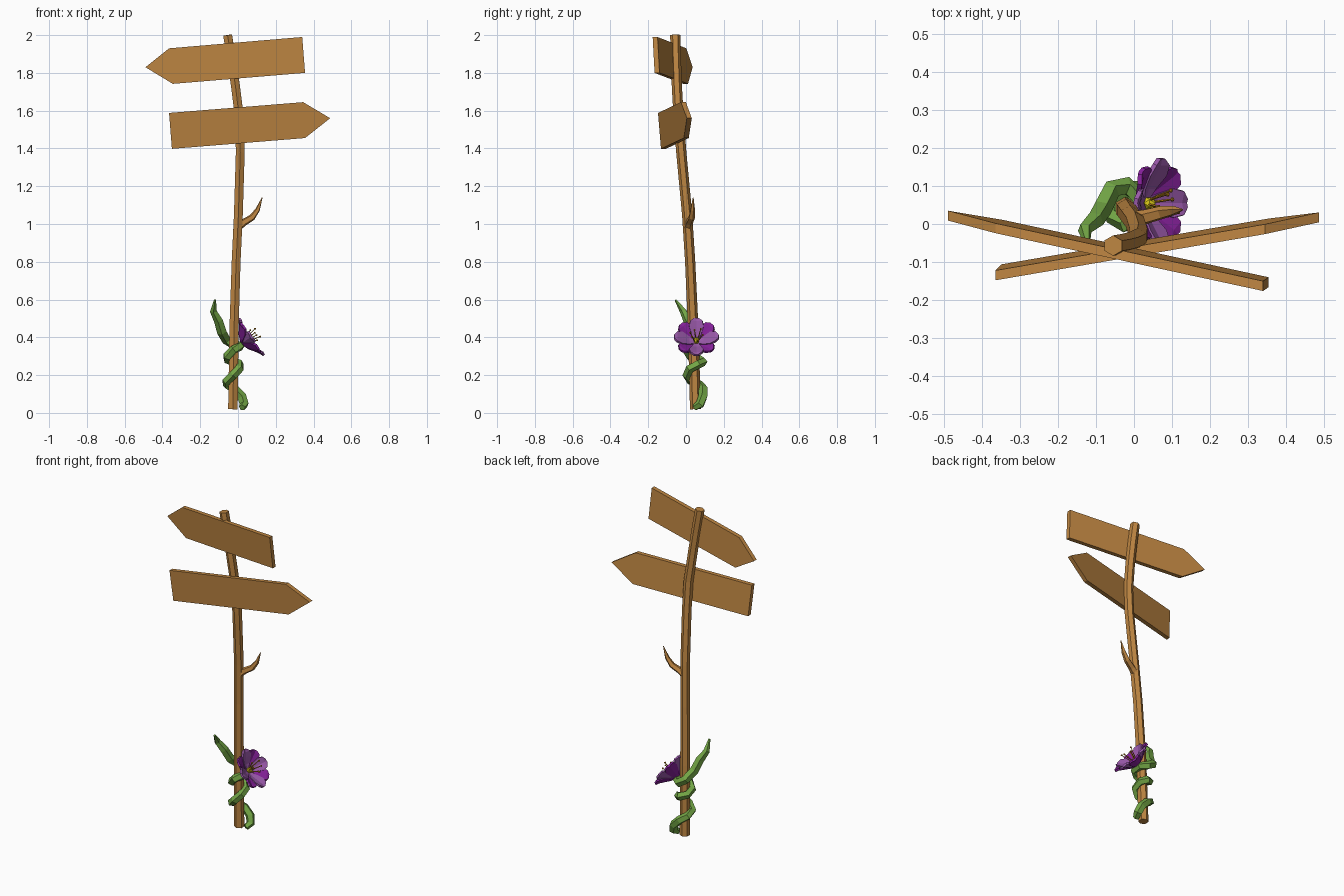
import bpy, bmesh, math
from mathutils import Vector, Matrix

if "Cube" in bpy.data.objects:
    bpy.data.objects.remove(bpy.data.objects["Cube"])


def material(name, rgb):
    m = bpy.data.materials.new(name)
    m.diffuse_color = (*rgb, 1)
    m.use_nodes = True
    m.node_tree.nodes["Principled BSDF"].inputs["Base Color"].default_value = m.diffuse_color
    return m


WOOD = material("wood", (0.52, 0.24, 0.055))
GREEN = material("vine_green", (0.17, 0.38, 0.06))
LILAC = material("light_petal", (0.32, 0.10, 0.40))
PURPLE = material("dark_petal", (0.24, 0.015, 0.33))
ORANGE = material("stamen_orange", (0.55, 0.26, 0.01))
YELLOW = material("pistil_yellow", (0.75, 0.62, 0.01))


def finish(name, bm, mat, matrix=None):
    bmesh.ops.recalc_face_normals(bm, faces=bm.faces)
    me = bpy.data.meshes.new(name)
    bm.to_mesh(me)
    bm.free()
    me.materials.append(mat)
    ob = bpy.data.objects.new(name, me)
    if matrix:
        ob.matrix_world = matrix
    bpy.context.collection.objects.link(ob)
    return ob


def tube(name, pts, sides, mat, start=(0, 1, 0), matrix=None):
    """Sweep a polygon along points (x, y, z, radius)."""
    bm = bmesh.new()
    P = [Vector(p[:3]) for p in pts]
    ref, rings = Vector(start), []
    for i, p in enumerate(P):
        t = (P[min(i + 1, len(P) - 1)] - P[max(i - 1, 0)]).normalized()
        ref = (ref - t * ref.dot(t)).normalized()
        side = t.cross(ref)
        rings.append([bm.verts.new(p + pts[i][3] * (ref * math.cos(a) + side * math.sin(a)))
                      for a in (2 * math.pi * k / sides for k in range(sides))])
    for a, b in zip(rings, rings[1:]):
        for k in range(sides):
            j = (k + 1) % sides
            bm.faces.new((a[k], a[j], b[j], b[k]))
    bm.faces.new(rings[0])
    bm.faces.new(rings[-1])
    return finish(name, bm, mat, matrix)


def board(name, outline, y0, slope, zc):
    """Arrow board: outline in x/z, swung and leaned in y, then thickened."""
    bm = bmesh.new()
    layers = [[bm.verts.new((x, y0 + slope * x - 0.07 * (z - zc) + d, z)) for x, z in outline]
              for d in (-0.013, 0.013)]
    bm.faces.new(layers[0])
    bm.faces.new(layers[1])
    n = len(outline)
    for i in range(n):
        j = (i + 1) % n
        bm.faces.new((layers[0][i], layers[0][j], layers[1][j], layers[1][i]))
    return finish(name, bm, WOOD)


# Crooked six-sided post and its twig
tube("post", [(-0.027, 0.05, 0.02, 0.029), (-0.021, 0.038, 0.45, 0.028), (-0.01, 0.022, 0.8, 0.027),
              (0.002, 0.006, 1.05, 0.027), (0.012, -0.025, 1.38, 0.027), (0.009, -0.038, 1.55, 0.027),
              (-0.012, -0.048, 1.72, 0.027), (-0.032, -0.053, 1.86, 0.027),
              (-0.055, -0.057, 2.0, 0.027)], 6, WOOD)
tube("twig", [(0.0, 0.01, 0.985, 0.024), (0.03, 0.018, 1.008, 0.02), (0.075, 0.03, 1.035, 0.018),
              (0.104, 0.035, 1.075, 0.013), (0.128, 0.038, 1.14, 0.002)], 5, WOOD)

# Two arrow boards
board("upper_board", [(-0.49, 1.83), (-0.365, 1.93), (0.34, 1.99), (0.355, 1.80), (-0.345, 1.742)],
      -0.083, -0.21, 1.86)
board("lower_board", [(0.488, 1.56), (0.345, 1.645), (-0.365, 1.588), (-0.35, 1.398), (0.355, 1.455)],
      -0.066, 0.177, 1.52)

# Vine winding up the post
tube("vine", [(0.022, 0.045, 0.028, 0.018), (0.033, 0.075, 0.045, 0.025), (0.02, 0.09, 0.085, 0.026),
              (-0.02, 0.092, 0.125, 0.025), (-0.058, 0.07, 0.15, 0.024), (-0.06, 0.025, 0.17, 0.024),
              (-0.025, 0.005, 0.20, 0.024), (0.008, 0.02, 0.235, 0.024), (0.008, 0.065, 0.258, 0.024),
              (-0.02, 0.09, 0.27, 0.024), (-0.056, 0.068, 0.283, 0.024), (-0.056, 0.02, 0.30, 0.024),
              (-0.022, 0.0, 0.335, 0.024), (0.01, 0.02, 0.352, 0.024), (0.014, 0.07, 0.355, 0.024),
              (-0.02, 0.1, 0.358, 0.025), (-0.06, 0.09, 0.385, 0.026), (-0.085, 0.04, 0.43, 0.027),
              (-0.103, 0.01, 0.49, 0.025), (-0.13, -0.015, 0.54, 0.019),
              (-0.122, -0.055, 0.598, 0.006)], 5, GREEN)

# Flower frame: local z is the flower axis, tilted up from +x
flower = Matrix.Translation((0.025, 0.055, 0.372)) @ Matrix.Rotation(math.radians(56), 4, 'Y')


def petal(i):
    bm = bmesh.new()
    outer = i % 2
    # radius from axis, height, half width
    rows = [(0.006, 0, 0.010), (0.04, 0.012, 0.026), (0.075, 0.034, 0.039),
            (0.102, 0.05, 0.032), (0.118, 0.054, 0.012)]
    grid = [[bm.verts.new((r, w * s, h + 0.25 * w * abs(s) - 0.006 * outer)) for s in (-1, 0, 1)]
            for r, h, w in rows]
    for a, b in zip(grid, grid[1:]):
        for k in (0, 1):
            bm.faces.new((a[k], a[k + 1], b[k + 1], b[k]))
    turn = Matrix.Rotation(i * math.pi / 4, 4, 'Z')
    ob = finish(f"petal_{i + 1}", bm, PURPLE if outer else LILAC, flower @ turn)
    mod = ob.modifiers.new("thickness", 'SOLIDIFY')
    mod.thickness = 0.012
    mod.offset = 0


for i in range(8):
    petal(i)


def bead(name, centre, radius, mat):
    bm = bmesh.new()
    bmesh.ops.create_icosphere(bm, subdivisions=1, radius=radius)
    finish(name, bm, mat, flower @ Matrix.Translation(centre))


# Pistil and stamens
bead("pistil", (0, 0, 0.02), 0.018, YELLOW)
for i in range(6):
    a = i * math.pi / 3 + 0.3
    c, s = math.cos(a), math.sin(a)
    h = 0.07 + 0.012 * (i % 3)
    tube(f"stamen_{i + 1}", [(0.005 * c, 0.005 * s, 0.01, 0.003), (0.02 * c, 0.02 * s, 0.045, 0.003),
                             (0.034 * c, 0.034 * s, h, 0.002)], 4, ORANGE, (1, 0.1, 0), flower)
    bead(f"stamen_tip_{i + 1}", (0.034 * c, 0.034 * s, h), 0.006, ORANGE)
